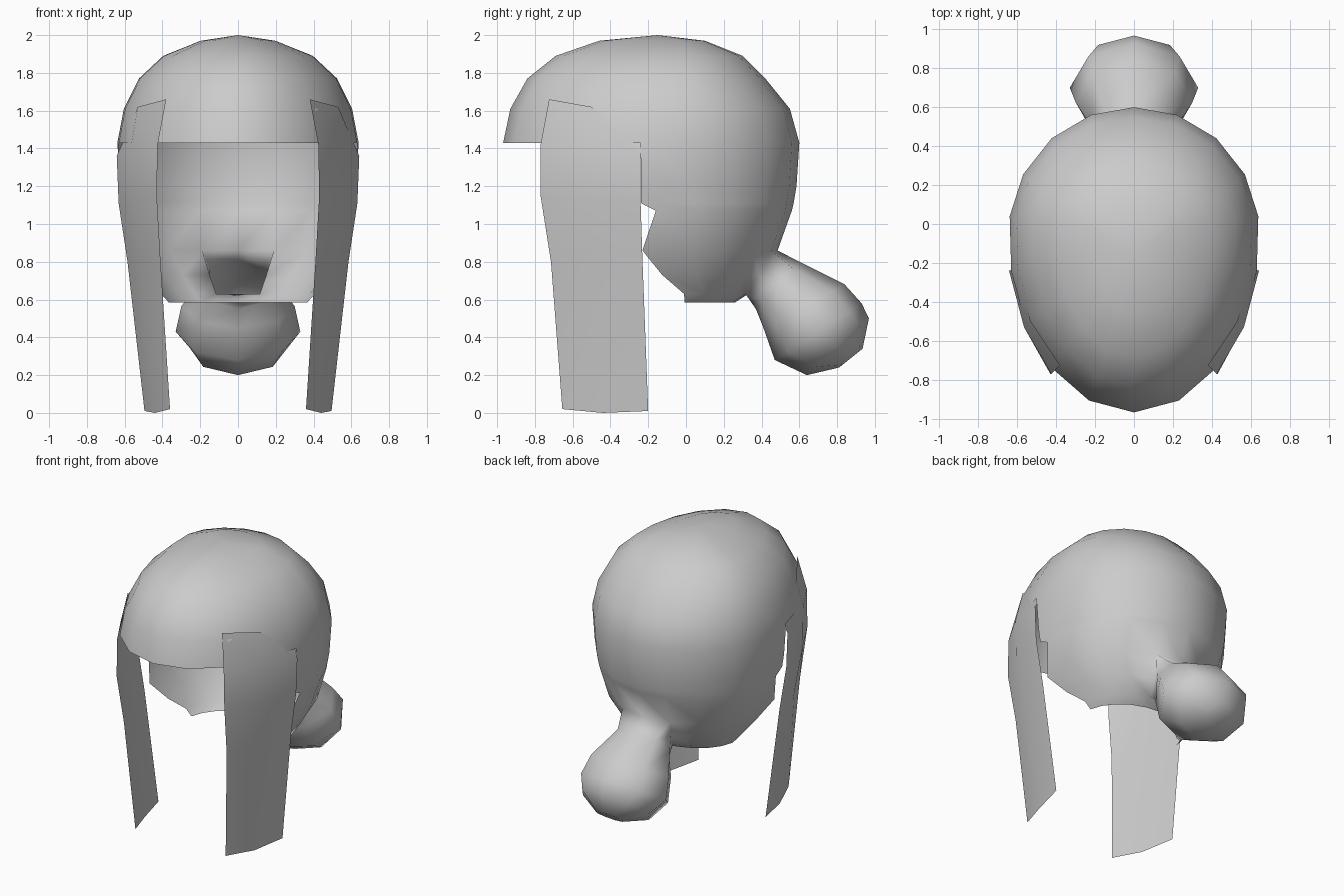
import bpy, bmesh, math

if "Cube" in bpy.data.objects:
    bpy.data.objects.remove(bpy.data.objects["Cube"])

grey = bpy.data.materials.new("hair_grey")
grey.diffuse_color = (0.6, 0.6, 0.6, 1)
grey.use_nodes = True
grey.node_tree.nodes["Principled BSDF"].inputs["Base Color"].default_value = grey.diffuse_color
Y0 = -0.05  # widest line of the head


def finish(bm, name):
    mesh = bpy.data.meshes.new(name)
    bm.to_mesh(mesh)
    bm.free()
    mesh.materials.append(grey)
    for p in mesh.polygons:
        p.use_smooth = True
    obj = bpy.data.objects.new(name, mesh)
    bpy.context.collection.objects.link(obj)


def on_ring(deg, z, w, front, back):
    """Point on a ring made of a front and a back half ellipse."""
    c, s = math.cos(math.radians(deg)), math.sin(math.radians(deg))
    return (w * c, Y0 + s * ((back - Y0) if s > 0 else (Y0 - front)), z)


# Columns run around the head; -90 is the front, 90 the back
half = [-90, -69, -48, -30, -12, 8, 28, 49, 70, 90]
cols = half + [180 - a for a in half[-2:0:-1]]
N = len(cols)

# Crown rings: height, half width, front, back
crown = [(1.97, .20, -.46, .10), (1.89, .40, -.69, .30), (1.77, .53, -.84, .42),
         (1.61, .61, -.93, .55), (1.43, .645, -.968, .60)]
# Lower rings cover the back only: the same, then the angle of the side edge
lower = [(1.20, .63, -.95, .585, -12), (1.11, .615, -.95, .57, -12),
         (1.07, .61, -.95, .56, -7), (.86, .555, -.92, .485, -12),
         (.73, .47, -.92, .41, -5), (.63, .41, -.9, .33, 6), (.585, .37, -.9, .26, 8)]

bm = bmesh.new()
apex = bm.verts.new((0, -.15, 2.0))
rings = [[bm.verts.new(on_ring(a, *r)) for a in cols] for r in crown]
for i in range(N):
    bm.faces.new((apex, rings[0][i], rings[0][(i + 1) % N]))
for up, lo in zip(rings, rings[1:]):
    for i in range(N):
        j = (i + 1) % N
        bm.faces.new((up[i], lo[i], lo[j], up[j]))

# Back of the hair, leaving an eight-sided hole for the ponytail
first, last = cols.index(-12), cols.index(192)
prev = rings[-1][first:last + 1]
back_rows = []
for *ring, edge in lower:
    row = []
    for a in cols[first:last + 1]:
        b = 90 - (90 - a) * (90 - edge) / 102
        row.append(bm.verts.new(on_ring(b, *ring)))
    back_rows.append(row)
mid = len(prev) // 2
for k, row in enumerate(back_rows):
    for i in range(len(row) - 1):
        if not (k in (4, 5) and i in (mid - 1, mid)):
            bm.faces.new((prev[i], row[i], row[i + 1], prev[i + 1]))
    prev = row

# Ponytail grown from the hole: top (y, z), bottom (y, z), half width
tail = [((.60, .80), (.37, .55), .21), ((.84, .68), (.41, .45), .30),
        ((.93, .58), (.47, .28), .33), ((.968, .5), (.64, .2), .26),
        ((.935, .34), (.81, .24), .10)]
t, m, b = back_rows[3:6]
loop = [t[mid], t[mid - 1], m[mid - 1], b[mid - 1],
        b[mid], b[mid + 1], m[mid + 1], t[mid + 1]]
for (ty, tz), (by, bz), w in tail:
    new = []
    for i in range(8):
        c, s = math.cos(i * math.pi / 4), math.sin(i * math.pi / 4)
        new.append(bm.verts.new((w * s, (ty + by) / 2 + c * (ty - by) / 2,
                                 (tz + bz) / 2 + c * (tz - bz) / 2)))
    for i in range(8):
        j = (i + 1) % 8
        bm.faces.new((loop[i], loop[j], new[j], new[i]))
    loop = new
bm.faces.new(loop)
bmesh.ops.recalc_face_normals(bm, faces=bm.faces)
finish(bm, "hair_cap_and_ponytail")

# Long side locks, slightly outside the cap at the top
lock = [[(.38, -.725, 1.66), (.53, -.50, 1.62), (.615, -.23, 1.42)],
        [(.425, -.77, 1.42), (.565, -.53, 1.42), (.642, -.24, 1.36)],
        [(.43, -.77, 1.15), (.56, -.53, 1.13), (.632, -.24, 1.11)],
        [(.41, -.715, .80), (.52, -.49, .80), (.585, -.23, .80)],
        [(.36, -.655, .02), (.44, -.44, .004), (.495, -.20, .01)]]
lock[4][1] = (.44, -.44, 0)
for side, name in ((1, "right_side_lock"), (-1, "left_side_lock")):
    bm = bmesh.new()
    grid = [[bm.verts.new((x * side, y, z)) for x, y, z in row] for row in lock]
    for up, lo in zip(grid, grid[1:]):
        for i in range(2):
            f = (up[i], lo[i], lo[i + 1], up[i + 1])
            bm.faces.new(f if side > 0 else f[::-1])
    finish(bm, name)
